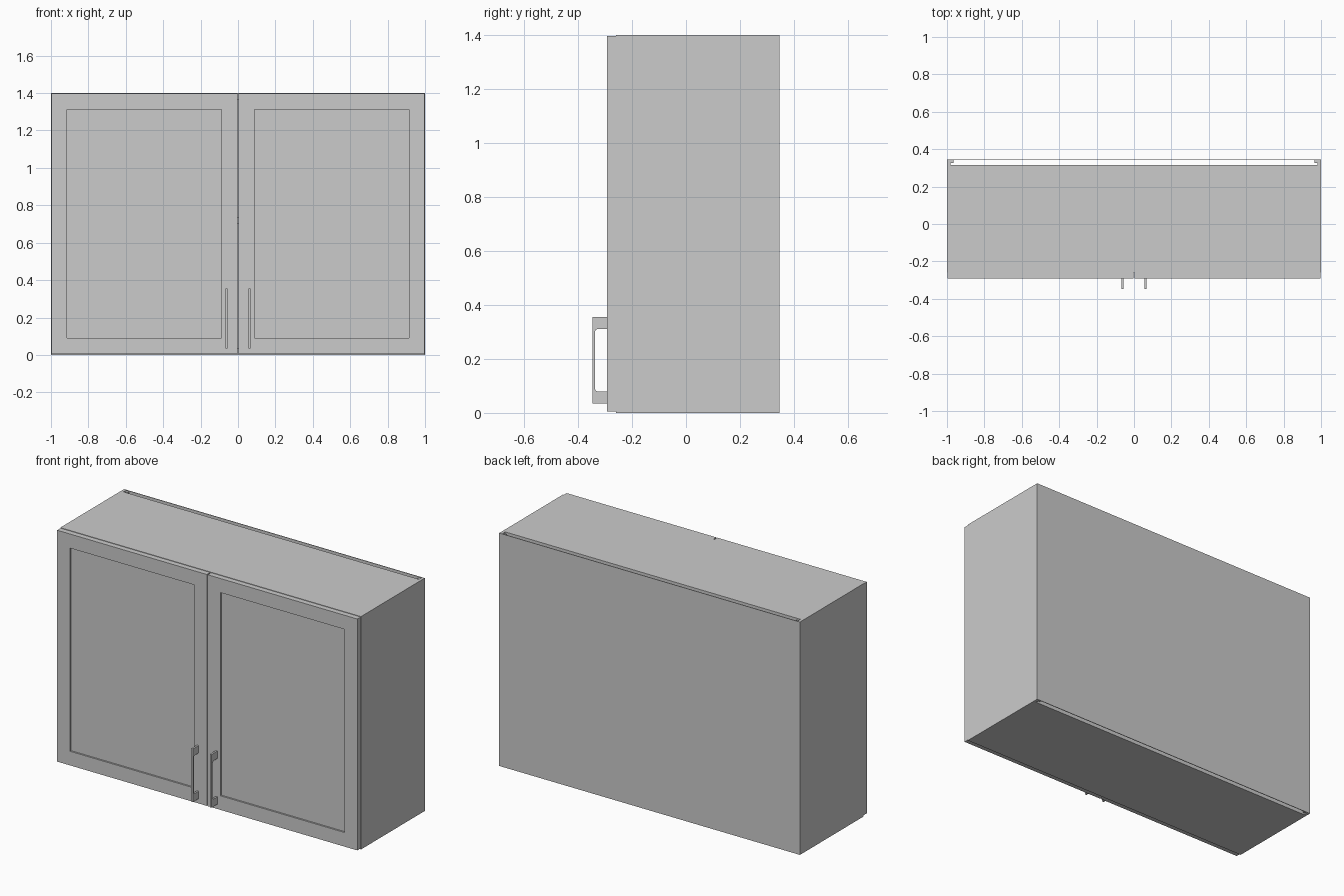
import bpy
import bmesh

if "Cube" in bpy.data.objects:
    bpy.data.objects.remove(bpy.data.objects["Cube"])

FRONT, DOOR_BACK, INNER_BACK, BACK = -0.292, -0.26, 0.315, 0.346
HEIGHT = 1.4


def finish(name, bm):
    bmesh.ops.recalc_face_normals(bm, faces=bm.faces)
    mesh = bpy.data.meshes.new(name)
    bm.to_mesh(mesh)
    bm.free()
    obj = bpy.data.objects.new(name, mesh)
    bpy.context.collection.objects.link(obj)
    return obj


def box_bm(x, y, z):
    bm = bmesh.new()
    bmesh.ops.create_cube(bm, size=1)
    for v in bm.verts:
        v.co = [r[0] if c < 0 else r[1] for c, r in zip(v.co, (x, y, z))]
    return bm


def box(name, x, y, z):
    return finish(name, box_bm(x, y, z))


def span(sign, a, b):
    return sorted((sign * a, sign * b))


def door(name, sign):
    # Slab with a recessed centre panel
    bm = box_bm(span(sign, 0.003, 0.998), (FRONT, DOOR_BACK), (0.006, 1.397))
    bm.normal_update()
    face = min(bm.faces, key=lambda f: f.calc_center_median().y)
    bmesh.ops.inset_individual(bm, faces=[face], thickness=0.12)
    panel = bmesh.ops.extrude_discrete_faces(bm, faces=[face])["faces"][0]
    bmesh.ops.translate(bm, verts=panel.verts, vec=(0, 0.01, 0))
    return finish(name, bm)


def handle(name, sign):
    # Flat bracket outline in the side plane, extruded sideways
    outline = [(FRONT, 0.035), (-0.347, 0.035), (-0.347, 0.355), (FRONT, 0.355),
               (FRONT, 0.31), (-0.329, 0.31), (-0.335, 0.307), (-0.337, 0.301),
               (-0.337, 0.089), (-0.335, 0.083), (-0.329, 0.08), (FRONT, 0.08)]
    x0, x1 = span(sign, 0.057, 0.068)
    bm = bmesh.new()
    face = bm.faces.new([bm.verts.new((x0, y, z)) for y, z in outline])
    new = bmesh.ops.extrude_face_region(bm, geom=[face])["geom"]
    verts = [g for g in new if isinstance(g, bmesh.types.BMVert)]
    bmesh.ops.translate(bm, verts=verts, vec=(x1 - x0, 0, 0))
    return finish(name, bm)


# Mirrored parts: sides, rear corner cleats, doors and handles
for side, s in (("left", -1), ("right", 1)):
    box(f"{side}_side_panel", span(s, 0.982, 1.0), (DOOR_BACK, BACK), (0, HEIGHT))
    box(f"{side}_rear_cleat", span(s, 0.965, 0.982), (0.326, 0.342), (0.004, HEIGHT - 0.004))
    door(f"{side}_door", s)
    handle(f"{side}_handle", s)

# Horizontal boards inside the carcass
for name, z0, z1, y0 in (("bottom_panel", 0, 0.035, DOOR_BACK),
                         ("shelf", 0.70, 0.735, -0.25),
                         ("top_panel", HEIGHT - 0.035, HEIGHT, DOOR_BACK)):
    box(name, (-0.982, 0.982), (y0, INNER_BACK - 0.015), (z0, z1))

# Inner back board and thin outer back skin, with an open gap between
box("inner_back_panel", (-0.982, 0.982), (INNER_BACK - 0.015, INNER_BACK), (0, HEIGHT))
box("outer_back_skin", (-0.982, 0.982), (0.342, BACK), (0, HEIGHT))
